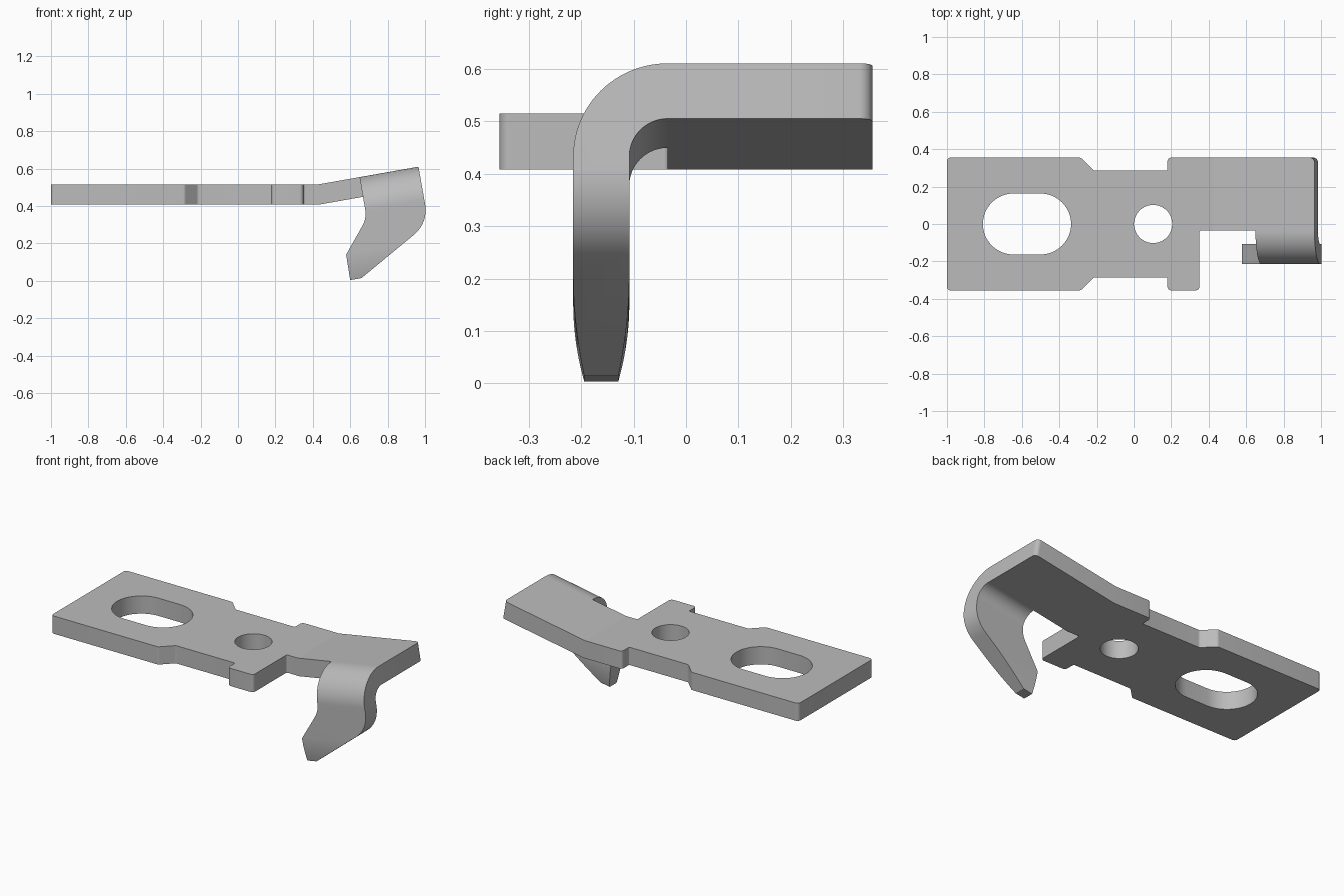
import bpy, bmesh
from math import radians, cos, sin, tan, pi
from mathutils import Vector, Matrix

if "Cube" in bpy.data.objects:
    bpy.data.objects.remove(bpy.data.objects["Cube"])

BOTTOM, TOP = 0.408, 0.515
MID, HALF = (BOTTOM + TOP) / 2, (TOP - BOTTOM) / 2
BEND_X, TILT = 0.43, radians(10)
FOLD_Y, R_IN = -0.035, 0.073
R_OUT = R_IN + 2 * HALF

steel = bpy.data.materials.new("grey steel")
steel.use_nodes = True
steel.diffuse_color = (0.5, 0.5, 0.5, 1)
steel.node_tree.nodes["Principled BSDF"].inputs["Base Color"].default_value = (0.5, 0.5, 0.5, 1)


def fillet(corners, steps=10):
    """Round each (a, b, radius) corner of a closed outline."""
    out = []
    for i, (a, b, r) in enumerate(corners):
        p = Vector((a, b))
        if not r:
            out.append(p)
            continue
        d0 = (Vector(corners[i - 1][:2]) - p).normalized()
        d1 = (Vector(corners[(i + 1) % len(corners)][:2]) - p).normalized()
        half = d0.angle(d1) / 2
        centre = p + (d0 + d1).normalized() * (r / sin(half))
        start = p + d0 * (r / tan(half)) - centre
        end = p + d1 * (r / tan(half)) - centre
        sweep = start.angle_signed(end)
        for k in range(steps + 1):
            out.append(centre + Matrix.Rotation(-sweep * k / steps, 2) @ start)
    return out


def arc(a, b, r, start, end, steps=24):
    angles = [start + (end - start) * k / steps for k in range(steps + 1)]
    return [Vector((a + r * cos(t), b + r * sin(t))) for t in angles]


def prism(name, outline, place, low, high):
    """Extrude an outline between two depths; place maps (a, b, depth) to space."""
    bm = bmesh.new()
    rings = [[bm.verts.new(place(p.x, p.y, d)) for p in outline] for d in (low, high)]
    bm.faces.new(rings[0])
    bm.faces.new(rings[1])
    n = len(outline)
    for i in range(n):
        j = (i + 1) % n
        bm.faces.new((rings[0][i], rings[0][j], rings[1][j], rings[1][i]))
    bmesh.ops.recalc_face_normals(bm, faces=bm.faces)
    mesh = bpy.data.meshes.new(name)
    bm.to_mesh(mesh)
    bm.free()
    mesh.materials.append(steel)
    obj = bpy.data.objects.new(name, mesh)
    bpy.context.collection.objects.link(obj)
    return obj


def cut(obj, tool, operation):
    """Apply a boolean, then drop the tool."""
    bpy.context.view_layer.objects.active = obj
    mod = obj.modifiers.new("cut", "BOOLEAN")
    mod.object, mod.operation, mod.solver = tool, operation, "EXACT"
    bpy.ops.object.modifier_apply(modifier=mod.name)
    bpy.data.objects.remove(tool)


def plan(a, b, d):
    return (a, b, d)


def tilted(u, y, w):
    return Vector((BEND_X + u * cos(TILT) - w * sin(TILT), y,
                   MID + u * sin(TILT) + w * cos(TILT)))


# Plate and arm, one flat blank
ARM_END = BEND_X + 0.5527
R = 0.02
back = [(-1, 0.355, R), (-0.285, 0.355, R), (-0.215, 0.285, R),
        (0.18, 0.285, 0.008), (0.18, 0.355, R), (ARM_END, 0.355, 0.025)]
front = [(ARM_END, FOLD_Y, 0), (0.35, FOLD_Y, 0.01), (0.35, -0.355, R), (0.18, -0.355, R),
         (0.18, -0.285, 0.008), (-0.215, -0.285, R), (-0.285, -0.355, R), (-1, -0.355, R)]
plate = prism("mounting_plate", fillet(back + front), plan, BOTTOM, TOP)

# Slot and round hole
slot = arc(-0.645, 0, 0.163, pi / 2, 3 * pi / 2) + arc(-0.5, 0, 0.163, -pi / 2, pi / 2)
cut(plate, prism("slot_cutter", slot, plan, 0, 1), "DIFFERENCE")
hole = arc(0.103, 0, 0.102, 0, 2 * pi, 64)[:-1]
cut(plate, prism("hole_cutter", hole, plan, 0, 1), "DIFFERENCE")

# Bend the arm upwards
bm = bmesh.new()
bm.from_mesh(plate.data)
bmesh.ops.bisect_plane(bm, geom=bm.verts[:] + bm.edges[:] + bm.faces[:],
                       plane_co=(BEND_X, 0, 0), plane_no=(1, 0, 0))
for v in bm.verts:
    if v.co.x > BEND_X + 0.001:
        v.co = tilted(v.co.x - BEND_X, v.co.y, v.co.z - MID)
    elif v.co.x > BEND_X - 0.001:
        v.co.x -= (v.co.z - MID) * tan(TILT / 2)
bm.to_mesh(plate.data)
bm.free()

# Hook: folded strip section, narrowing at the tip
CENTRE_W, TIP_W, TAPER_W = HALF - R_OUT, -0.48, -0.33
outer_y, inner_y = FOLD_Y - R_OUT, FOLD_Y - R_IN
taper = [(k / 10, 0.021 * (k / 10) ** 2) for k in range(11)]
section = arc(FOLD_Y, CENTRE_W, R_OUT, pi / 2, pi)
section += [Vector((outer_y + s, TAPER_W + t * (TIP_W - TAPER_W))) for t, s in taper]
section += [Vector((inner_y - s, TAPER_W + t * (TIP_W - TAPER_W))) for t, s in reversed(taper)]
section += arc(FOLD_Y, CENTRE_W, R_IN, pi, pi / 2)
hook = prism("hook", section, lambda y, w, u: tilted(u, y, w), -0.1, 0.8)

# Hook side shape, trimmed out of the folded strip
side = [(0.607, 0.8, 0), (0.688, 0.335, 0.13), (0.578, 0.14, 0.01), (0.602, -0.01, 0),
        (0.63, -0.01, 0), (1.018, 0.31, 0.17), (0.9315, 0.8, 0)]
trim = prism("hook_trim", fillet(side), lambda x, z, y: (x, y, z), -0.4, FOLD_Y + 0.1)
cut(hook, trim, "INTERSECT")

# Smooth the curved walls, keep creases sharp
for obj in (plate, hook):
    bpy.ops.object.select_all(action="DESELECT")
    obj.select_set(True)
    bpy.context.view_layer.objects.active = obj
    bpy.ops.object.shade_smooth_by_angle(angle=radians(9.7))
